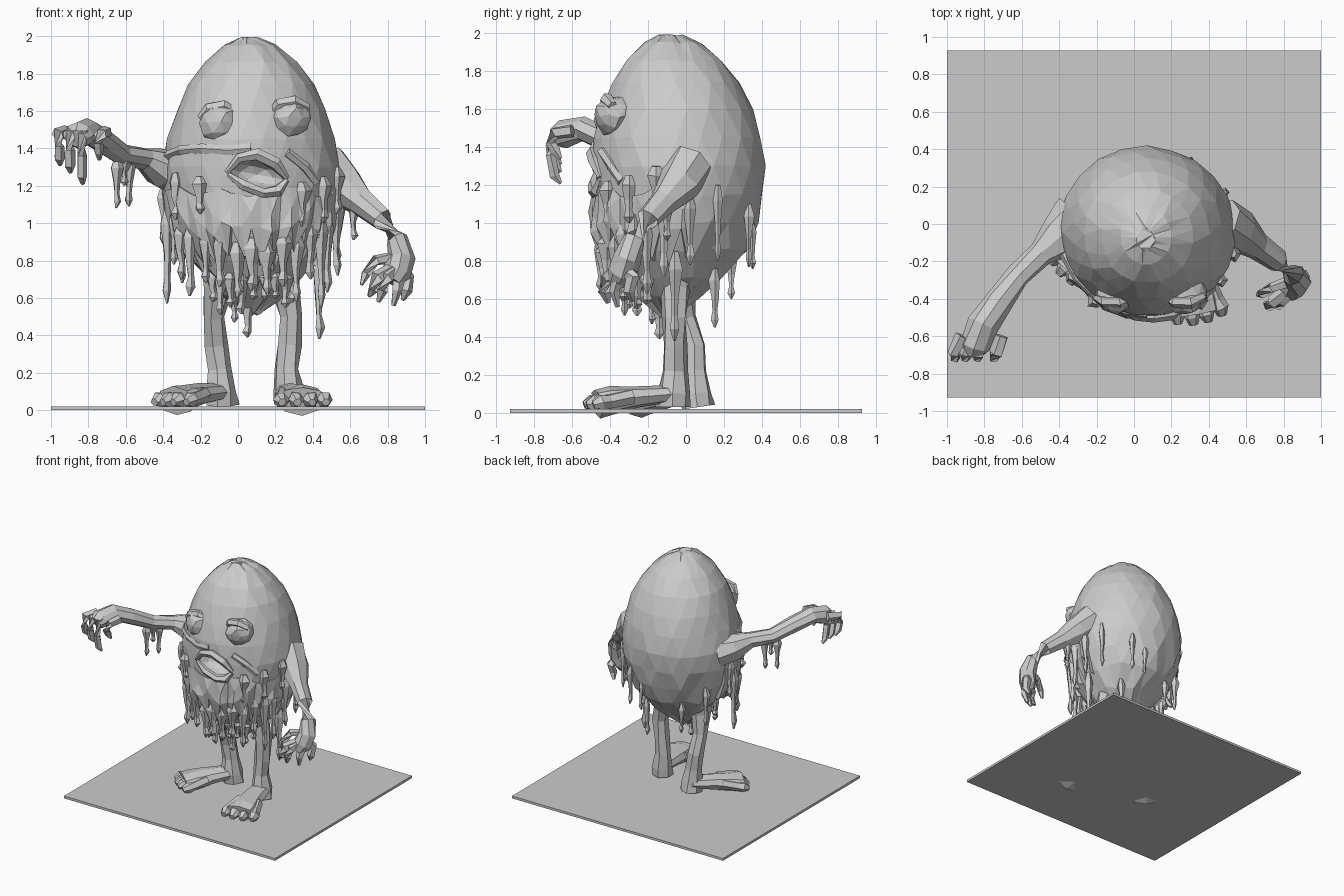
import bpy, bmesh, math, random
from mathutils import Vector, Matrix

if "Cube" in bpy.data.objects:
    bpy.data.objects.remove(bpy.data.objects["Cube"])

random.seed(4)
# body cross-sections: z, centre x, centre y, radius x, radius y
RINGS = [(0.52, .07, -.10, .04, .04), (0.62, .07, -.10, .17, .16), (0.72, .08, -.08, .26, .27),
         (0.85, .08, -.06, .36, .37), (1.0, .07, -.05, .43, .42), (1.15, .07, -.04, .47, .445),
         (1.3, .07, -.04, .475, .455), (1.45, .07, -.045, .445, .44), (1.6, .07, -.05, .40, .40),
         (1.74, .07, -.055, .335, .335), (1.86, .07, -.065, .245, .25), (1.95, .065, -.07, .14, .15),
         (1.99, .06, -.08, .05, .06)]


def surf(deg, z, out=0.0):
    """Point on the egg; deg is measured from the front towards +x."""
    z = min(max(z, RINGS[0][0]), RINGS[-1][0])
    for p, q in zip(RINGS, RINGS[1:]):
        if z <= q[0]:
            t = (z - p[0]) / (q[0] - p[0])
            cx, cy, rx, ry = [p[i] + (q[i] - p[i]) * t for i in range(1, 5)]
            break
    a = math.radians(deg)
    return Vector((cx + (rx + out) * math.sin(a), cy - (ry + out) * math.cos(a), z))


def finish(bm, name):
    bmesh.ops.recalc_face_normals(bm, faces=bm.faces)
    me = bpy.data.meshes.new(name)
    bm.to_mesh(me)
    bm.free()
    ob = bpy.data.objects.new(name, me)
    bpy.context.collection.objects.link(ob)
    return ob


def loft(bm, loops):
    """Skin a list of point loops and cap both ends."""
    vs = [[bm.verts.new(p) for p in lp] for lp in loops]
    n = len(vs[0])
    for a, b in zip(vs, vs[1:]):
        for i in range(n):
            j = (i + 1) % n
            bm.faces.new((a[i], a[j], b[j], b[i]))
    bm.faces.new(vs[0][::-1])
    bm.faces.new(vs[-1])


def tube(bm, pts, sides=6, rough=0.15, flat=1.0):
    """Rough limb through (x, y, z, radius) points; flat squashes it vertically."""
    P = [Vector(p[:3]) for p in pts]
    loops = []
    for i, p in enumerate(P):
        d = (P[min(i + 1, len(P) - 1)] - P[max(i - 1, 0)]).normalized()
        ref = Vector((0, 1, 0)) if abs(d.z) > .8 else Vector((0, 0, 1))
        u = d.cross(ref).normalized()
        v = d.cross(u)
        lp = []
        for k in range(sides):
            a = 2 * math.pi * k / sides
            r = pts[i][3] * (1 + random.uniform(-rough, rough))
            lp.append(p + u * math.cos(a) * r + v * math.sin(a) * r * flat)
        loops.append(lp)
    loft(bm, loops)


def drip(bm, p, zend, r):
    """Hanging strand: broad root, thin neck, bulb and point."""
    L = p.z - zend
    x, y = p.x, p.y
    prof = [(0, r * .6), (.2, r * 1.3), (.5, r * .75), (.72, r * .55), (.87, r * .85), (1, r * .2)]
    tube(bm, [(x + random.uniform(-.006, .006), y, p.z - L * t, w) for t, w in prof], 5, .2)


# egg-shaped body, craggier below the face
bm = bmesh.new()
N = 22
loops = []
for k, r in enumerate(RINGS):
    j = .018 if r[0] < 1.1 else .006
    loops.append([surf(360 / N * (i + .5 * (k % 2)), r[0], random.uniform(-j, j)) +
                  Vector((0, 0, random.uniform(-j, j))) for i in range(N)])
loft(bm, loops)
bmesh.ops.triangulate(bm, faces=bm.faces)
body = finish(bm, "body")

# mouth hollow
bm = bmesh.new()
M = Matrix.Translation((.10, -.47, 1.26)) @ Matrix.Rotation(.18, 4, 'Y') @ Matrix.Diagonal((.15, .13, .08, 1))
bmesh.ops.create_icosphere(bm, subdivisions=2, radius=1, matrix=M)
cutter = finish(bm, "mouth_cutter")
cutter.hide_render = True
cutter.hide_viewport = True
mod = body.modifiers.new("mouth", 'BOOLEAN')
mod.operation, mod.object, mod.solver = 'DIFFERENCE', cutter, 'EXACT'

# lips and cheek fold, pressed onto the surface
bm = bmesh.new()
mouth = [(-16, 1.27), (-8, 1.35), (4, 1.37), (16, 1.32), (24, 1.24)]
tube(bm, [(*surf(a, z), w) for (a, z), w in zip(mouth, (.015, .03, .035, .035, .015))])
mouth = [(-15, 1.26), (-5, 1.2), (8, 1.16), (18, 1.17), (24, 1.23)]
tube(bm, [(*surf(a, z), w) for (a, z), w in zip(mouth, (.015, .03, .03, .035, .015))])
finish(bm, "lips")
bm = bmesh.new()
tube(bm, [(*surf(a, z, -.01), .03) for a, z in ((-75, 1.36), (-55, 1.39), (-35, 1.4), (-15, 1.39), (0, 1.4))])
tube(bm, [(*surf(a, z, -.01), .03) for a, z in ((25, 1.38), (38, 1.3), (48, 1.22))])
finish(bm, "cheek_folds")

# bulging eyes with heavy lids
for name, c, r in (("left_eye", (-.10, -.375, 1.54), .11), ("right_eye", (.28, -.375, 1.565), .107)):
    bm = bmesh.new()
    bmesh.ops.create_icosphere(bm, subdivisions=2, radius=r, matrix=Matrix.Translation(c))
    for v in bm.verts:
        v.co += Vector([random.uniform(-.01, .01) for _ in range(3)])
    finish(bm, name)
    bm = bmesh.new()
    tube(bm, [(c[0] + dx, c[1] - .04 + dy, c[2] + dz, w) for dx, dy, dz, w in
              ((-.10, .02, .02, .02), (-.06, 0, .07, .035), (.02, 0, .085, .035), (.09, .03, .05, .025))])
    finish(bm, name + "_lid")

# melted skirt wrapping the lower front with a ragged hem
bm = bmesh.new()
outer, inner = [], []
angs = [-100 + 200 * i / 30 for i in range(31)]
for i, a in enumerate(angs):
    top = 1.17 + random.uniform(-.03, .03)
    hem = random.uniform(.92, 1.0) if i % 2 else random.uniform(.74, .86)
    mid = (top + hem) / 2
    o = [surf(a, top, .006), surf(a, mid, random.uniform(.015, .045)), surf(a, hem, random.uniform(.035, .06))]
    n = [surf(a, top, -.03), surf(a, mid, -.02), surf(a, hem, 0)]
    outer.append(o + n[::-1])
loft(bm, outer)
bmesh.ops.triangulate(bm, faces=bm.faces)
finish(bm, "melted_skirt")

# drips around the body: angle, top z, bottom z, radius
DRIPS = [(-92, 1.2, .88, .03), (-82, 1.1, .57, .03), (-72, 1.05, .78, .025), (-62, 1.0, .70, .03),
         (-50, 1.0, .61, .03), (-38, .95, .68, .03), (-25, .95, .66, .035), (-12, .9, .6, .035),
         (0, .92, .64, .04), (12, .9, .62, .035), (24, .95, .66, .035), (36, .95, .58, .03),
         (48, 1.0, .7, .03), (58, 1.05, .55, .03), (68, 1.05, .63, .03), (80, 1.15, .72, .03),
         (90, .85, .38, .03), (98, 1.15, .78, .025), (140, .76, .45, .025), (118, 1.2, .8, .022),
         (150, 1.1, .77, .022), (165, 1.0, .76, .02), (-120, 1.0, .68, .025), (-145, .85, .6, .022)]
bm = bmesh.new()
for a, zt, zb, r in DRIPS:
    drip(bm, surf(a, zt, -.005), zb, r)
for a in range(-60, 75, 15):  # inner row under the belly
    drip(bm, surf(a, .74, -.03), random.uniform(.5, .6), .03)
drip(bm, Vector((.05, -.14, .6)), .39, .03)
drip(bm, Vector((-.02, -.18, .66)), .47, .025)
for a, zt, zb in ((55, 1.25, 1.0), (35, 1.22, .98), (-35, 1.25, 1.05), (-58, 1.27, 1.02), (75, 1.3, 1.05)):
    drip(bm, surf(a, zt), zb, .035)
finish(bm, "body_drips")

# raised arm (viewer's left), hand and curled fingers
bm = bmesh.new()
tube(bm, [(-.30, 0, 1.27, .16), (-.41, -.08, 1.30, .125), (-.50, -.16, 1.345, .072), (-.62, -.28, 1.365, .065),
          (-.73, -.42, 1.44, .075), (-.81, -.54, 1.495, .08), (-.85, -.65, 1.47, .085), (-.86, -.69, 1.45, .06)], 8, .1, .85)
for x, z, s in ((-.955, 1.31, -.02), (-.90, 1.27, -.01), (-.835, 1.21, .0), (-.745, 1.34, .02)):
    tube(bm, [(x + .04, -.60, 1.49, .038), (x + s / 2, -.69, 1.475, .036), (x, -.715, (z + 1.47) / 2 + .02, .028),
              (x, -.69, z + .04, .028), (x + .005, -.66, z, .010)], 5)
for x, y, z in ((-.65, -.31, 1.08), (-.58, -.24, 1.09), (-.61, -.28, 1.2)):
    drip(bm, Vector((x, y, 1.35)), z, .026)
finish(bm, "raised_arm")

# lowered arm (viewer's right), hand and fingers
bm = bmesh.new()
tube(bm, [(.46, .02, 1.30, .13), (.56, -.04, 1.2, .115), (.66, -.12, 1.11, .075), (.77, -.20, 1.02, .062),
          (.85, -.27, .91, .06), (.875, -.31, .81, .07), (.85, -.34, .74, .075), (.82, -.36, .69, .055)], 8, .1)
for x, y, z, kx in ((.90, -.28, .59, .91), (.85, -.36, .56, .86), (.77, -.41, .58, .79), (.72, -.42, .61, .74)):
    tube(bm, [(.86, -.33, .77, .04), (kx, y, .71, .036), (x, y - .02, .64, .03), (x - .02, y, z, .012)], 5)
tube(bm, [(.85, -.30, .82, .035), (.74, -.34, .80, .028), (.68, -.37, .73, .026), (.66, -.38, .67, .01)], 5)
drip(bm, Vector((.62, -.10, 1.1)), .91, .024)
finish(bm, "lowered_arm")


# legs and splayed feet
def leg(name, path, heel, toe, spread):
    bm = bmesh.new()
    tube(bm, path, 7, .14)
    h, t = Vector(heel), Vector(toe)
    d = (t - h).normalized()
    side = Vector((-d.y, d.x, 0))
    prof = [(-.10, .07, .035, .7), (0, .10, .075, .8), (.4, .085, .095, .9), (.7, .065, .12, .5), (.85, .05, .13, .4)]
    tube(bm, [(*(h.lerp(t, f).xy), z, w) for f, z, w, _ in prof], 8, .08, .6)
    for k in range(4):  # toes
        o = (k - 1.5) / 1.5 * spread
        a, b = h.lerp(t, .5) + side * o * .6, t + side * o - d * abs(o) * .25
        tube(bm, [(*a.xy, .085, .04), (*a.lerp(b, .6).xy, .06, .042), (*(b - d * .04).xy, .055, .042), (*b.xy, .042, .022)], 6, .12)
    finish(bm, name)


leg("left_leg", [(-.10, -.05, .85, .11), (-.11, -.04, .66, .085), (-.13, 0, .5, .06), (-.12, .045, .35, .062),
                 (-.10, .045, .22, .06), (-.09, .05, .10, .085), (-.09, .06, .03, .09)],
    (-.09, .06, 0), (-.38, -.30, 0), .11)
leg("right_leg", [(.24, -.03, .85, .11), (.25, -.05, .66, .075), (.28, -.06, .5, .065), (.27, -.06, .35, .065),
                  (.26, -.06, .22, .065), (.27, -.07, .10, .085), (.27, -.07, .03, .09)],
    (.27, -.06, 0), (.36, -.54, 0), .12)

# ground plate
bm = bmesh.new()
bmesh.ops.create_cube(bm, size=1, matrix=Matrix.Translation((0, 0, .01)) @ Matrix.Diagonal((2, 1.855, .02, 1)))
finish(bm, "base_plate")
